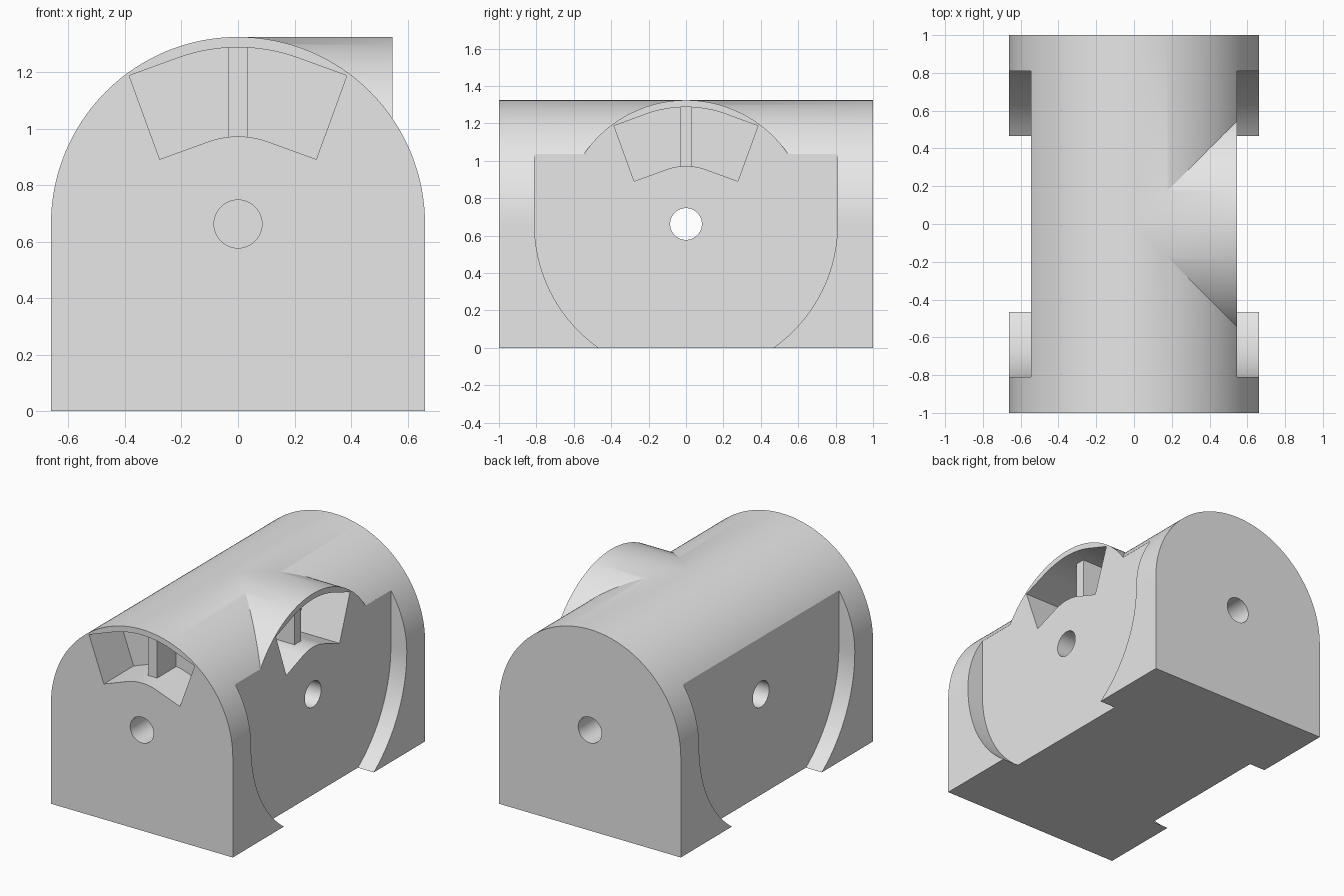
import bpy, bmesh
from math import sin, cos, pi, radians

if "Cube" in bpy.data.objects:
    bpy.data.objects.remove(bpy.data.objects["Cube"])

R = 0.662        # barrel radius, also the height of its axis
SIDE = 0.546     # x of the recessed side faces
HOLE = 0.085

grey = bpy.data.materials.new("plain grey")
grey.use_nodes = True
grey.diffuse_color = (0.8, 0.8, 0.8, 1)
grey.node_tree.nodes["Principled BSDF"].inputs["Base Color"].default_value = (0.8, 0.8, 0.8, 1)


def arc(radius, start, end, steps):
    """Points around the axis height; angles in degrees, zero is up."""
    angles = [radians(start + (end - start) * i / steps) for i in range(steps + 1)]
    return [(radius * sin(a), R + radius * cos(a)) for a in angles]


def prism(name, outline, axis, lo, hi):
    """Extrude an outline of (across, up) points along x or y."""
    bm = bmesh.new()

    def place(p, d):
        return (d, p[0], p[1]) if axis == "x" else (p[0], d, p[1])

    near = [bm.verts.new(place(p, lo)) for p in outline]
    far = [bm.verts.new(place(p, hi)) for p in outline]
    bm.faces.new(near)
    bm.faces.new(far)
    for i in range(len(near)):
        j = (i + 1) % len(near)
        bm.faces.new((near[i], near[j], far[j], far[i]))
    bmesh.ops.recalc_face_normals(bm, faces=bm.faces)
    mesh = bpy.data.meshes.new(name)
    bm.to_mesh(mesh)
    bm.free()
    mesh.materials.append(grey)
    obj = bpy.data.objects.new(name, mesh)
    bpy.context.collection.objects.link(obj)
    return obj


def combine(target, tool, operation):
    """Apply a boolean and throw the tool away."""
    mod = target.modifiers.new("combine", "BOOLEAN")
    mod.operation = operation
    mod.solver = "EXACT"
    mod.object = tool
    bpy.context.view_layer.objects.active = target
    bpy.ops.object.modifier_apply(modifier=mod.name)
    bpy.data.objects.remove(tool)


def tunnel(base):
    """Round-topped outline standing on the given height."""
    return [(-R, base)] + arc(R, -90, 90, 96) + [(R, base)]


def window():
    """Curved window: two arcs with straight tangent ends."""
    def band(radius):
        pts = arc(radius, -20, 20, 16)
        dx, dz = 0.182 * cos(radians(20)), 0.182 * sin(radians(20))
        (ax, az), (bx, bz) = pts[0], pts[-1]
        return [(ax - dx, az - dz)] + pts + [(bx + dx, bz - dz)]
    return band(0.625) + band(0.31)[::-1]


# Main barrel and the branch crossing it on the left
body = prism("body", tunnel(0), "y", -1, 1)
combine(body, prism("branch", tunnel(0.3), "x", 0.01, 0.6), "UNION")

# Round-bottomed recesses on both sides
recess = arc(0.81, 90, 270, 96) + [(-0.81, 1.5), (0.81, 1.5)]
for s in (-1, 1):
    lo, hi = sorted((s * SIDE, s * 0.8))
    combine(body, prism("recess", recess, "x", lo, hi), "DIFFERENCE")

# Cross hole, and blind holes in the two ends
circle = arc(HOLE, 0, 360, 48)[:-1]
combine(body, prism("cross_hole", circle, "x", -0.9, 0.9), "DIFFERENCE")
for s in (-1, 1):
    lo, hi = sorted((s * 0.5, s * 1.1))
    combine(body, prism("end_hole", circle, "y", lo, hi), "DIFFERENCE")

# Window pockets in the front end and the branch end
combine(body, prism("front_pocket", window(), "y", -1.1, -0.69), "DIFFERENCE")
combine(body, prism("side_pocket", window(), "x", SIDE - 0.31, 0.7), "DIFFERENCE")

# Centre ribs set back inside the pockets
bar = [(-0.033, 0.94), (0.033, 0.94), (0.033, 1.3), (-0.033, 1.3)]
prism("front_window_rib", bar, "y", -0.89, -0.68)
prism("side_window_rib", bar, "x", SIDE - 0.32, SIDE - 0.11)

# Smooth curves, sharp edges
bpy.ops.object.select_all(action="DESELECT")
body.select_set(True)
bpy.context.view_layer.objects.active = body
bpy.ops.object.shade_smooth_by_angle(angle=radians(20))
